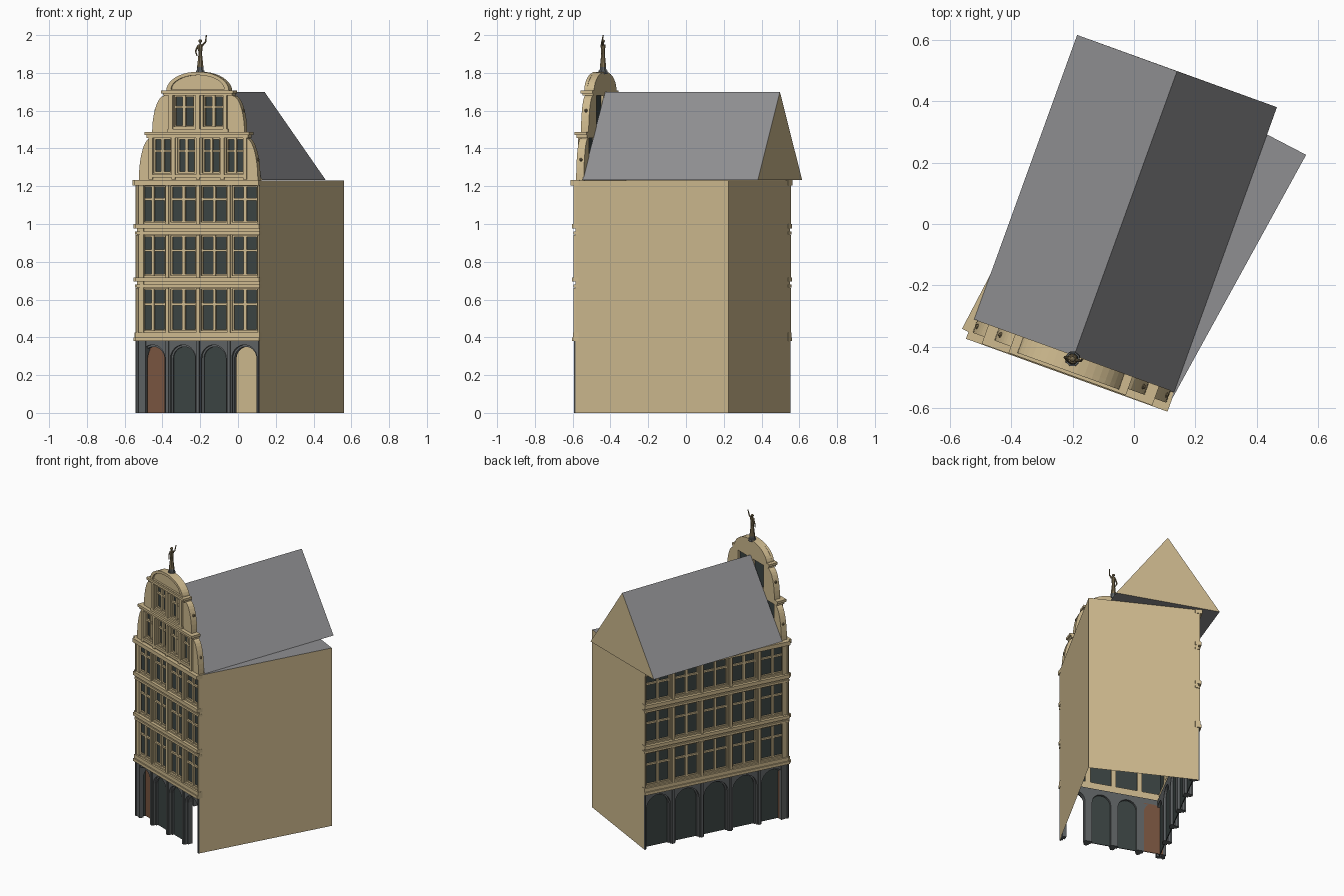
import bpy, bmesh, math
from mathutils import Matrix, Vector

if "Cube" in bpy.data.objects:
    bpy.data.objects.remove(bpy.data.objects["Cube"])


def material(name, rgb):
    m = bpy.data.materials.new(name)
    m.diffuse_color = [((c + 0.055) / 1.055) ** 2.4 for c in rgb] + [1]
    m.use_nodes = True
    m.node_tree.nodes["Principled BSDF"].inputs["Base Color"].default_value = m.diffuse_color
    return m


TAN = material("sandstone", (0.81, 0.73, 0.56))
ROOF = material("grey roof", (0.56, 0.56, 0.57))
GLASS = material("dark glass", (0.23, 0.265, 0.26))
STONE = material("dark stone", (0.37, 0.385, 0.39))
DOOR = material("brown door", (0.47, 0.33, 0.25))
BRONZE = material("bronze", (0.50, 0.44, 0.32))


def add(name, mesh, *mats):
    for m in mats:
        mesh.materials.append(m)
    ob = bpy.data.objects.new(name, mesh)
    bpy.context.collection.objects.link(ob)
    return ob


def from_bmesh(name, bm, *mats):
    me = bpy.data.meshes.new(name)
    bm.to_mesh(me)
    bm.free()
    return add(name, me, *mats)


def frame(a, b):
    """Wall frame: x along the wall from a to b, y inward, z up."""
    a, b = Vector((*a, 0)), Vector((*b, 0))
    u = (b - a).normalized()
    M = Matrix.Rotation(math.atan2(u.y, u.x), 4, 'Z')
    M.translation = a
    return M, (b - a).length


def plate(name, mat, M, d0, d1, loops):
    """Flat wall plate; the first loop is the outline, the others are holes."""
    cu = bpy.data.curves.new(name, 'CURVE')
    cu.dimensions, cu.fill_mode, cu.extrude = '2D', 'BOTH', (d1 - d0) / 2
    for pts in loops:
        sp = cu.splines.new('POLY')
        sp.points.add(len(pts) - 1)
        for p, (x, z) in zip(sp.points, pts):
            p.co = (x, z, 0, 1)
        sp.use_cyclic_u, sp.use_smooth = True, False
    tmp = bpy.data.objects.new("tmp", cu)
    bpy.context.collection.objects.link(tmp)
    dg = bpy.context.evaluated_depsgraph_get()
    me = bpy.data.meshes.new_from_object(tmp.evaluated_get(dg))
    bpy.data.objects.remove(tmp)
    me.transform(M @ Matrix.Translation((0, (d0 + d1) / 2, 0)) @ Matrix.Rotation(math.pi / 2, 4, 'X'))
    me.materials.clear()
    return add(name, me, mat)


def boxes(name, mat, M, items):
    """Boxes given as (x0, x1, depth0, depth1, z0, z1)."""
    bm = bmesh.new()
    for x0, x1, y0, y1, z0, z1 in items:
        T = Matrix.Translation(((x0 + x1) / 2, (y0 + y1) / 2, (z0 + z1) / 2))
        bmesh.ops.create_cube(bm, size=1, matrix=M @ T @ Matrix.Diagonal((x1 - x0, y1 - y0, z1 - z0, 1)))
    return from_bmesh(name, bm, mat)


def rect(x0, x1, z0, z1):
    return [(x0, z0), (x1, z0), (x1, z1), (x0, z1)]


def bars(c, hw, z0, z1):
    """Cross and thin frame of one window."""
    t = z0 + (z1 - z0) * 0.63
    return [(c - .008, c + .008, .008, .023, z0, z1), (c - hw, c + hw, .01, .023, t - .006, t + .006),
            (c - hw, c - hw + .007, .012, .023, z0, z1), (c + hw - .007, c + hw, .012, .023, z0, z1),
            (c - hw, c + hw, .012, .023, z0, z0 + .007), (c - hw, c + hw, .012, .023, z1 - .007, z1)]


FLOORS = [(.435, .657), (.727, .938), (1.01, 1.202)]
BANDS = [(.38, .40, .02), (.40, .425, .012), (.665, .68, .01), (.695, .718, .02),
         (.945, .96, .01), (.975, 1.0, .02), (1.205, 1.232, .026)]


def arcade(L, n, hw, top):
    w, pts = L / n, [(0, 0)]
    for i in range(n):
        c = w * (i + .5)
        pts.append((c - hw, 0))
        pts += [(c - hw * math.cos(math.pi * k / 14), top - hw + hw * math.sin(math.pi * k / 14)) for k in range(15)]
        pts.append((c + hw, 0))
    return [pts + [(L, 0), (L, .385), (0, .385)]]


def facade(side, M, L, n, hw, glazed):
    w = L / n
    mids = [w * (i + .5) for i in range(n)]
    # dark ground floor arches, in two steps
    plate(side + "_arcade", STONE, M, 0, .018, arcade(L, n, hw, .36))
    plate(side + "_arcade_inner", STONE, M, .018, .05, arcade(L, n, hw - .009, .35))
    boxes(side + "_arcade_piers", STONE, M,
          [(max(0, w * i - .008), min(L, w * i + .008), -.008, .01, 0, .38) for i in range(n + 1)])
    boxes(side + "_arcade_glass", GLASS, M, [(mids[i] - hw, mids[i] + hw, .03, .035, 0, .356) for i in glazed])
    # upper wall with window holes
    holes = [rect(c - hw, c + hw, a, b) for c in mids for a, b in FLOORS]
    plate(side + "_wall", TAN, M, 0, .04, [rect(0, L, .38, 1.23)] + holes)
    boxes(side + "_glass", GLASS, M, [(.01, L - .01, .022, .027, .42, 1.21)])
    boxes(side + "_window_bars", TAN, M, [b for c in mids for z in FLOORS for b in bars(c, hw, *z)])
    boxes(side + "_pilasters", TAN, M, [(max(0, w * i - .009), min(L, w * i + .009), -.01, .01, a - .01, b + .005)
                                        for i in range(n + 1) for a, b in FLOORS])
    boxes(side + "_cornices", TAN, M, [(-.003, L + .003, -d, .02, a, b) for a, b, d in BANDS])


# plan corners
FL, FR, BR, BL = (-.535, -.35), (.115, -.585), (.56, .225), (-.065, .55)
MF, LF = frame(FL, FR)
ML, LL = frame(BL, FL)
facade("front", MF, LF, 4, .071, [1, 2])
facade("left", ML, LL, 5, .085, range(5))
boxes("door", DOOR, MF, [(LF / 8 - .064, LF / 8 + .064, .044, .05, 0, .355)])

# plain right and back walls, and flat top
bm = bmesh.new()
lo = [bm.verts.new((*p, 0)) for p in (FL, FR, BR, BL)]
hi = [bm.verts.new((*p, 1.23)) for p in (FL, FR, BR, BL)]
for i in (1, 2):
    bm.faces.new((lo[i], lo[i + 1], hi[i + 1], hi[i]))
bm.faces.new(hi).material_index = 1
from_bmesh("plain_walls", bm, TAN, ROOF)

# pitched roof
bm = bmesh.new()
f = [bm.verts.new(p) for p in ((-.52, -.31, 1.232), (.13, -.548, 1.232), (-.195, -.429, 1.70))]
b = [bm.verts.new(p) for p in ((-.185, .615, 1.232), (.465, .38, 1.232), (.14, .497, 1.70))]
for ends in (f, b[::-1]):
    bm.faces.new(ends)
for i in range(3):
    j = (i + 1) % 3
    bm.faces.new((f[j], f[i], b[i], b[j])).material_index = 1
bmesh.ops.recalc_face_normals(bm, faces=bm.faces)
from_bmesh("roof", bm, TAN, ROOF)

# curved front gable, centred on C
C = LF / 2


def arc(x, z, rx, rz, n=10):
    return [(x + rx * math.cos(k * math.pi / 2 / n), z + rz * math.sin(k * math.pi / 2 / n)) for k in range(n + 1)]


def mirrored(half):
    return [(C + x, z) for x, z in half] + [(C - x, z) for x, z in half[::-1] if x > 1e-4]


outline = mirrored(arc(.268, 1.23, .067, .225) + arc(.19, 1.48, .07, .20) + arc(0, 1.70, .176, .106))
WINS = [(C + x, .048, 1.27, 1.455) for x in (-.205, -.07, .07, .205)] + \
       [(C + x, .056, 1.515, 1.68) for x in (-.083, .083)]
plate("gable", TAN, MF, 0, .043, [outline] + [rect(c - h, c + h, a, b) for c, h, a, b in WINS])
boxes("gable_glass", GLASS, MF, [(c - h - .004, c + h + .004, .022, .027, a - .004, b + .004) for c, h, a, b in WINS])
boxes("gable_window_bars", TAN, MF, [q for w in WINS for q in bars(*w)])
boxes("gable_pilasters", TAN, MF,
      [(C + x - .01, C + x + .01, -.012, .01, 1.235, 1.455) for x in (-.265, -.1375, 0, .1375, .265)] +
      [(C + x - .011, C + x + .011, -.012, .01, 1.485, 1.68) for x in (-.153, 0, .153)])
boxes("gable_cornices", TAN, MF,
      [(C - .285, C + .285, -.015, .043, 1.455, 1.47), (C - .295, C + .295, -.024, .043, 1.47, 1.487),
       (C - .195, C + .195, -.014, .043, 1.68, 1.692), (C - .203, C + .203, -.022, .043, 1.692, 1.708),
       (C - .17, C + .17, -.012, .01, 1.488, 1.503), (C - .27, C + .27, -.012, .01, 1.245, 1.262)])
plate("gable_arch_rim", TAN, MF, -.012, .005, [mirrored(arc(0, 1.705, .176, .101)), mirrored(arc(0, 1.712, .15, .076))])
bm = bmesh.new()
for x, z in ((.326, 1.34), (.246, 1.60)):
    for s in (-1, 1):
        bmesh.ops.create_icosphere(bm, subdivisions=1, radius=.01, matrix=MF @ Matrix.Translation((C + s * x, .024, z)))
from_bmesh("gable_knobs", bm, BRONZE)

# statue on the gable top
def limb(bm, p, q, r0, r1, n=8):
    p, q = Vector(p), Vector(q)
    rot = (q - p).to_track_quat('Z', 'Y').to_matrix().to_4x4()
    bmesh.ops.create_cone(bm, cap_ends=True, segments=n, radius1=r0, radius2=r1, depth=(q - p).length,
                          matrix=MF @ Matrix.Translation((C, .03, 0)) @ Matrix.Translation((p + q) / 2) @ rot)


bm = bmesh.new()
limb(bm, (0, 0, 1.795), (0, 0, 1.812), .026, .024)
limb(bm, (0, 0, 1.812), (0, 0, 1.832), .019, .017)
from_bmesh("statue_base", bm, STONE)
bm = bmesh.new()
limb(bm, (0, 0, 1.83), (0, 0, 1.90), .018, .010)
limb(bm, (0, 0, 1.90), (0, 0, 1.95), .010, .014)
limb(bm, (0, 0, 1.945), (0, 0, 1.962), .006, .005)
limb(bm, (.010, 0, 1.945), (.028, .004, 1.963), .006, .004)
limb(bm, (.028, .004, 1.962), (.030, .012, 2.0), .004, .003)
limb(bm, (-.010, 0, 1.945), (-.026, -.003, 1.915), .006, .004)
limb(bm, (-.026, -.003, 1.917), (-.014, -.012, 1.89), .004, .003)
bmesh.ops.create_icosphere(bm, subdivisions=2, radius=.010, matrix=MF @ Matrix.Translation((C, .03, 1.968)))
from_bmesh("statue", bm, BRONZE)
